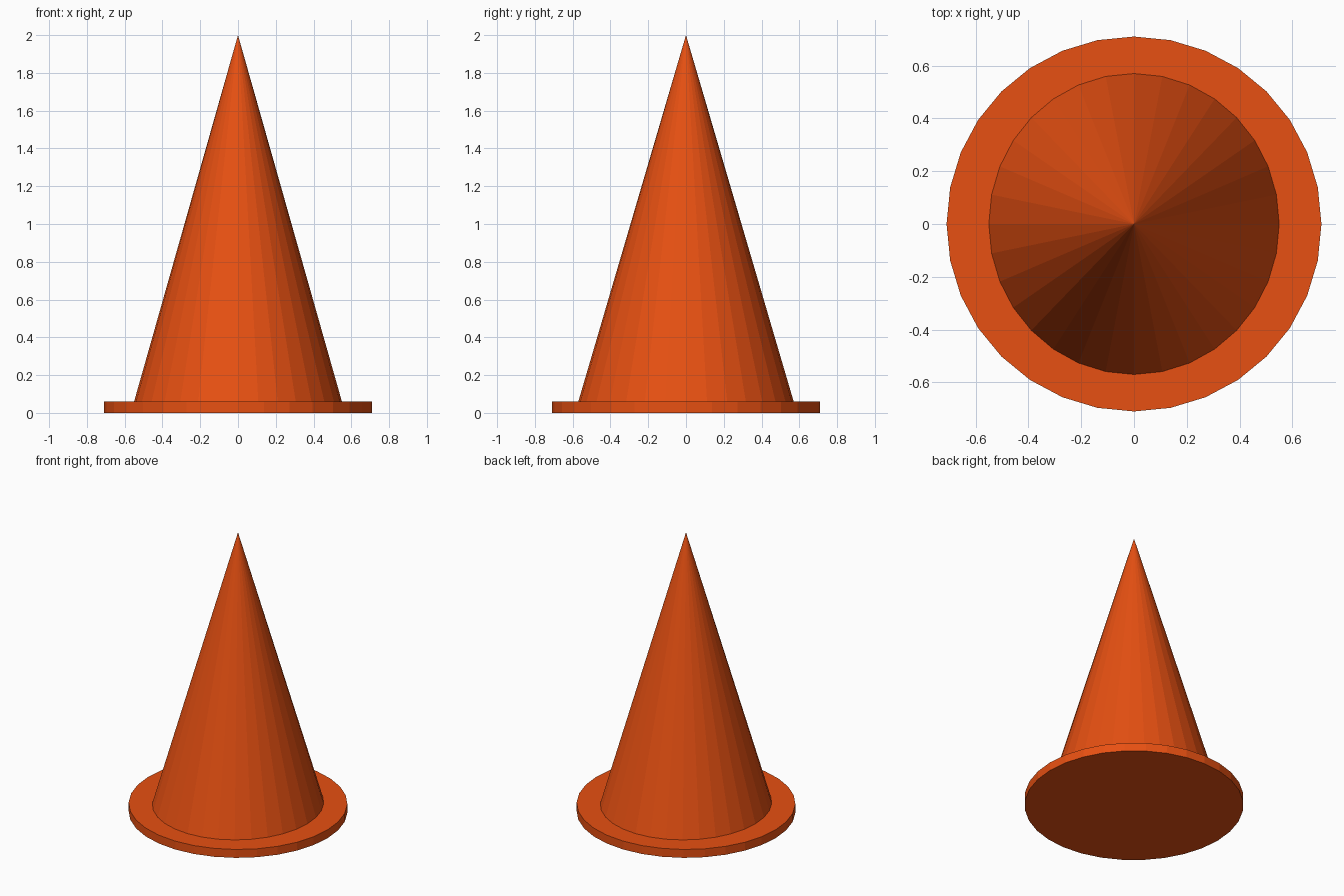
import bpy

if "Cube" in bpy.data.objects:
    bpy.data.objects.remove(bpy.data.objects["Cube"])

SIDES = 32
BASE_TOP = 0.06
APEX = 2.0

orange = bpy.data.materials.new("orange")
orange.diffuse_color = (0.8, 0.08, 0.006, 1.0)
orange.use_nodes = True
orange.node_tree.nodes["Principled BSDF"].inputs["Base Color"].default_value = orange.diffuse_color


def finish(name):
    obj = bpy.context.object
    obj.name = name
    obj.data.materials.append(orange)
    return obj


# Flat round base plate
bpy.ops.mesh.primitive_cylinder_add(vertices=SIDES, radius=0.71, depth=BASE_TOP,
                                    location=(0, 0, BASE_TOP / 2))
finish("base_plate")

# Pointed body, slightly narrower in x, sunk a little into the plate
bottom = BASE_TOP / 2
grow = (APEX - bottom) / (APEX - BASE_TOP)
bpy.ops.mesh.primitive_cone_add(vertices=SIDES, radius1=1, radius2=0, depth=APEX - bottom,
                                location=(0, 0, (APEX + bottom) / 2))
body = finish("cone_body")
body.scale = (0.55 * grow, 0.57 * grow, 1)
bpy.ops.object.transform_apply(location=False, rotation=False, scale=True)
